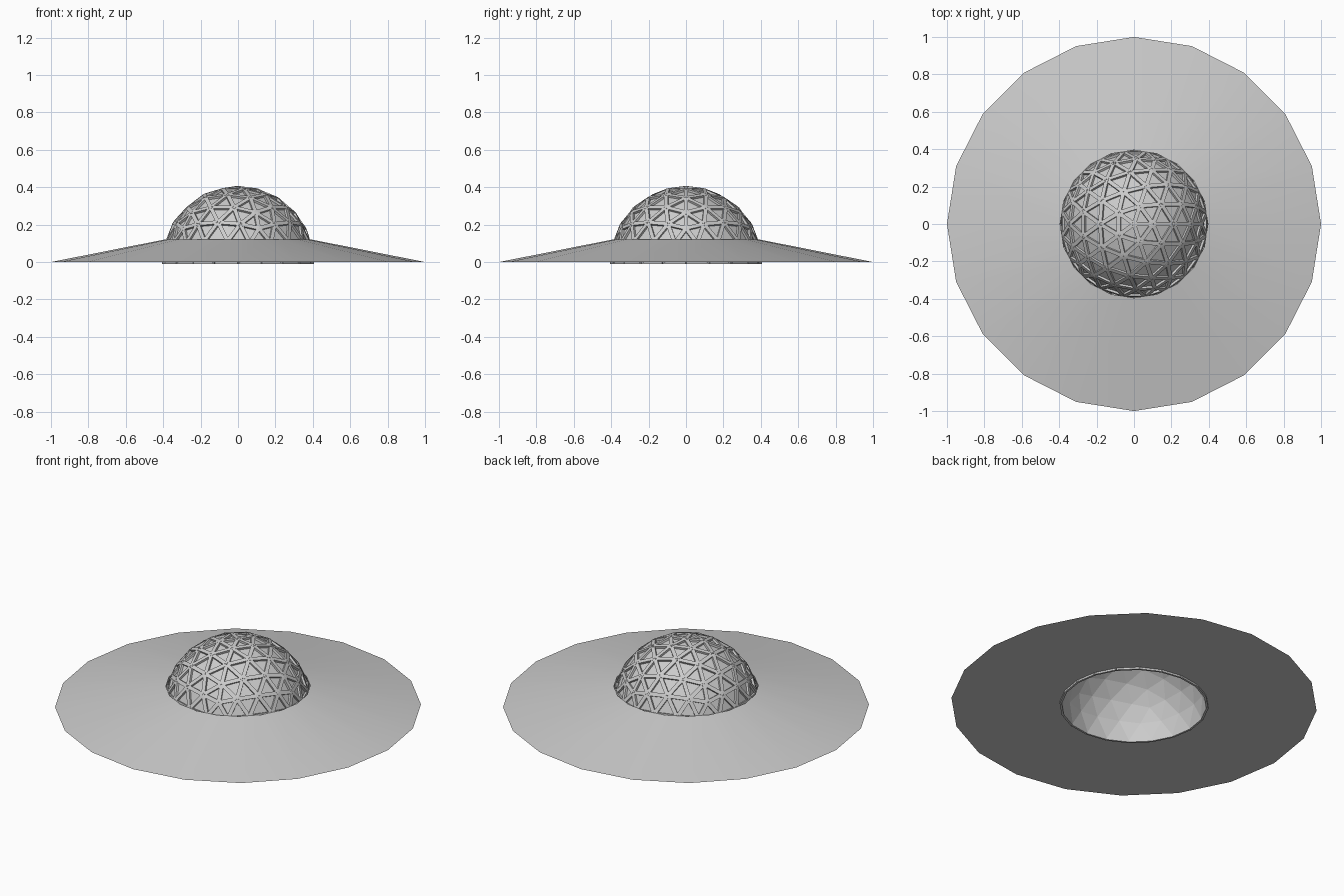
import bpy, bmesh, math
from mathutils import Matrix, Vector

if "Cube" in bpy.data.objects:
    bpy.data.objects.remove(bpy.data.objects["Cube"])

R = 0.395      # panel shell radius
W = 0.022      # strut width
H = 0.012      # strut height above the shell


def add_object(name, bm):
    me = bpy.data.meshes.new(name)
    bm.to_mesh(me)
    bm.free()
    ob = bpy.data.objects.new(name, me)
    bpy.context.collection.objects.link(ob)
    return ob


# glazed dome: upper half of a frequency-4 icosphere
dome = bmesh.new()
bmesh.ops.create_icosphere(dome, subdivisions=3, radius=R)
low = [v for v in dome.verts if v.co.z < -0.01]
bmesh.ops.delete(dome, geom=low, context='VERTS')

# struts: one box along every dome edge, facing outwards
frame = bmesh.new()
for e in dome.edges:
    a, b = (v.co for v in e.verts)
    x = (b - a).normalized()
    z = ((a + b) / 2).normalized()
    y = z.cross(x)
    mid = (a + b) / 2 + z * (H / 2)
    m = Matrix((x, y, z)).transposed().to_4x4()
    m.translation = mid
    size = Matrix.Diagonal(((b - a).length, W, H, 1))
    bmesh.ops.create_cube(frame, size=1, matrix=m @ size)
add_object("dome_struts", frame)
add_object("dome_panels", dome)

# skirt: 20-sided sloping ring with a flat underside
N = 20
skirt = bmesh.new()
rings = []
for r, z in ((1.0, 0.0), (0.395, 0.12), (0.395, 0.0)):
    rings.append([skirt.verts.new((r * math.cos(2 * math.pi * i / N),
                                   r * math.sin(2 * math.pi * i / N), z)) for i in range(N)])
for k in range(3):
    p, q = rings[k], rings[(k + 1) % 3]
    for i in range(N):
        j = (i + 1) % N
        skirt.faces.new((p[i], p[j], q[j], q[i]))
bmesh.ops.recalc_face_normals(skirt, faces=skirt.faces)
ob = add_object("sloping_skirt", skirt)
bpy.context.view_layer.objects.active = ob
ob.select_set(True)
bpy.ops.object.shade_smooth_by_angle(angle=math.radians(30))
